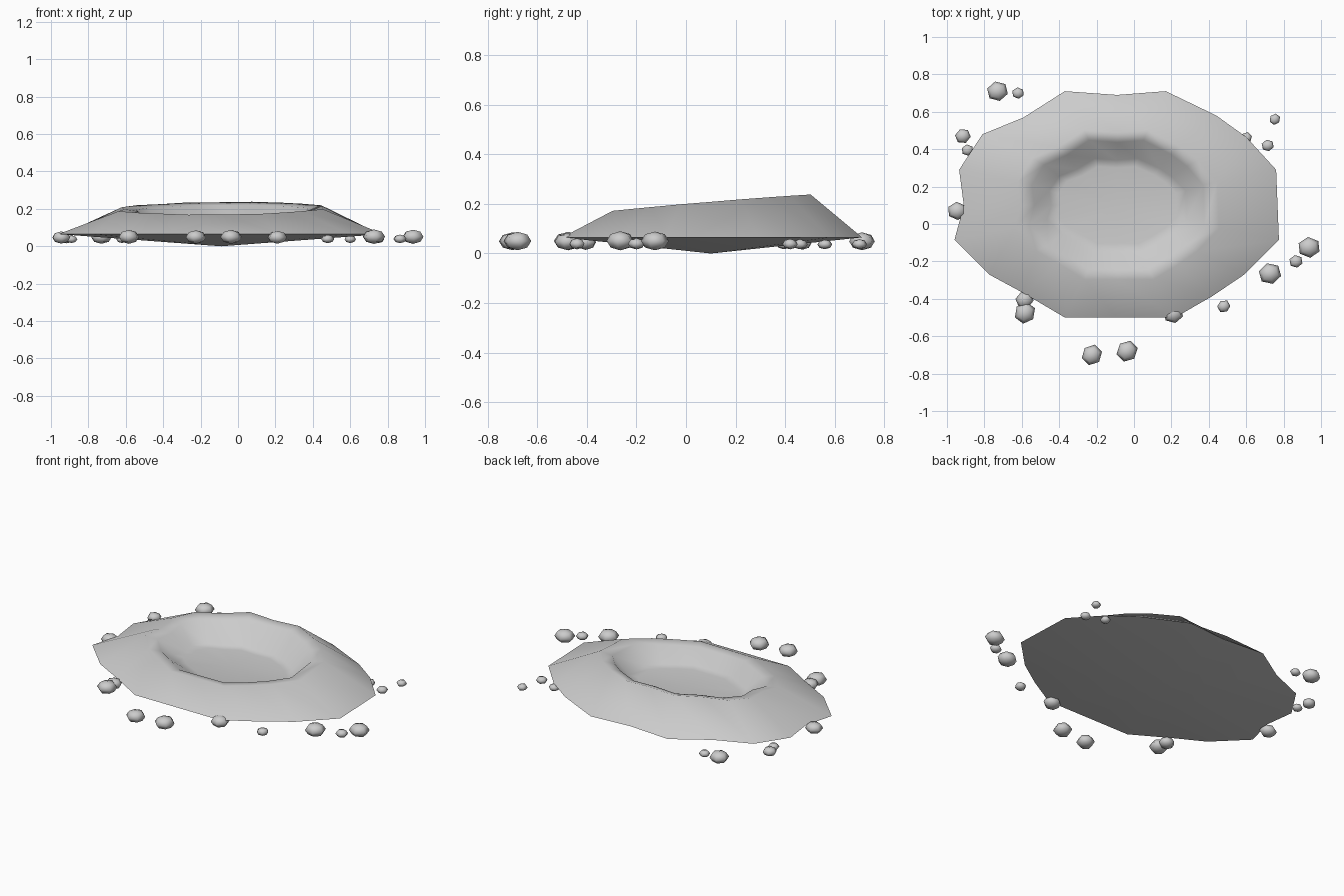
import bpy, bmesh, random
from mathutils import Matrix

random.seed(4)
cube = bpy.data.objects.get("Cube")
if cube:
    bpy.data.objects.remove(cube)

# One grey stone material
stone = bpy.data.materials.new("grey_stone")
stone.use_nodes = True
grey = (0.6, 0.6, 0.6, 1)
stone.diffuse_color = grey
stone.node_tree.nodes["Principled BSDF"].inputs["Base Color"].default_value = grey


def finish(bm, name, angle):
    bmesh.ops.recalc_face_normals(bm, faces=bm.faces)
    mesh = bpy.data.meshes.new(name)
    bm.to_mesh(mesh)
    bm.free()
    mesh.materials.append(stone)
    obj = bpy.data.objects.new(name, mesh)
    bpy.context.collection.objects.link(obj)
    bpy.ops.object.select_all(action='DESELECT')
    obj.select_set(True)
    bpy.context.view_layer.objects.active = obj
    bpy.ops.object.shade_smooth_by_angle(angle=angle)
    return obj


# Crater: irregular outline lofted up to the rim and down to the floor
CX, CY = -0.09, 0.1
outline = [(-.37, .71), (-.09, .69), (.17, .71), (.44, .58), (.60, .465),
           (.76, .29), (.775, -.085), (.59, -.27), (.42, -.385), (.22, -.5),
           (-.09, -.5), (-.37, -.5), (-.59, -.37), (-.775, -.27), (-.96, -.085),
           (-.91, .1), (-.935, .29), (-.81, .48), (-.59, .57)]


def rim_height(x, y):
    return 0.203 + 0.083 * (y - CY) + 0.01 * (x - CX)


def ring(bm, sx, sy, height):
    verts = []
    for px, py in outline:
        x, y = CX + (px - CX) * sx, CY + (py - CY) * sy
        verts.append(bm.verts.new((x, y, height(x, y))))
    return verts


bm = bmesh.new()
rings = [ring(bm, 1, 1, lambda x, y: 0.065),
         ring(bm, .63, .66, rim_height),
         ring(bm, .54, .57, lambda x, y: rim_height(x, y) - 0.012),
         ring(bm, .43, .41, lambda x, y: 0.095),
         ring(bm, .37, .34, lambda x, y: 0.088)]
count = len(outline)
for low, high in zip(rings, rings[1:]):
    for i in range(count):
        j = (i + 1) % count
        bm.faces.new((low[i], low[j], high[j], high[i]))
# Floor and shallow conical underside
for border, z in ((rings[-1], 0.088), (rings[0], 0.0)):
    middle = bm.verts.new((CX, CY, z))
    for i in range(count):
        bm.faces.new((border[i], border[(i + 1) % count], middle))
finish(bm, "crater", 1.3)

# Scattered pebbles: x, y, radius
pebbles = [(-.73, .71, .058), (-.62, .70, .033), (-.915, .47, .043),
           (-.89, .395, .033), (-.945, .07, .053), (-.585, -.405, .05),
           (-.583, -.475, .06), (-.225, -.70, .058), (-.037, -.68, .06),
           (.21, -.48, .055), (.48, -.44, .036), (.727, -.265, .062),
           (.866, -.2, .037), (.936, -.125, .061), (.715, .42, .034),
           (.753, .56, .031), (.6, .46, .033)]
for number, (x, y, r) in enumerate(pebbles, 1):
    bm = bmesh.new()
    bmesh.ops.create_uvsphere(bm, u_segments=6, v_segments=4, radius=r)
    bmesh.ops.transform(bm, verts=bm.verts, matrix=Matrix.Rotation(random.uniform(0, 1), 4, 'Z')
                        @ Matrix.Diagonal((1, .92, .62, 1)))
    pebble = finish(bm, f"pebble_{number}", 1.3)
    pebble.location = (x, y, .022 + r * .47)
